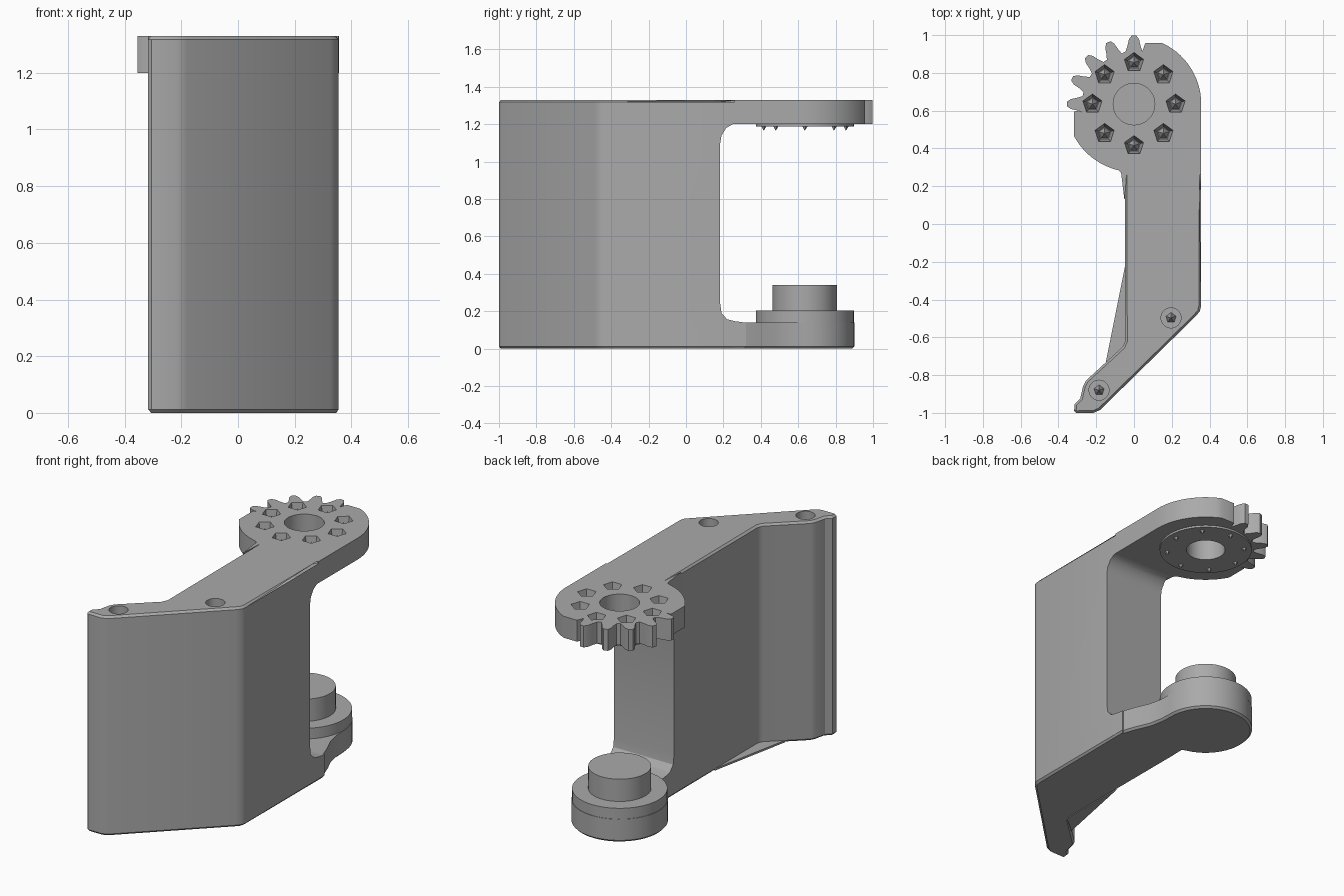
import bpy, bmesh, math
from mathutils import Vector

if "Cube" in bpy.data.objects:
    bpy.data.objects.remove(bpy.data.objects["Cube"])

CY, H = 0.635, 1.33          # hub centre along y, total height

grey = bpy.data.materials.new("grey plastic")
grey.diffuse_color = (0.4, 0.4, 0.4, 1)
grey.use_nodes = True
grey.node_tree.nodes["Principled BSDF"].inputs["Base Color"].default_value = grey.diffuse_color


def make(name, bm):
    bmesh.ops.recalc_face_normals(bm, faces=bm.faces)
    me = bpy.data.meshes.new(name)
    bm.to_mesh(me)
    bm.free()
    me.materials.append(grey)
    ob = bpy.data.objects.new(name, me)
    bpy.context.collection.objects.link(ob)
    return ob


def inset(pts, c):
    """Shrink a counter-clockwise outline by c."""
    out = []
    for i, p in enumerate(pts):
        p = Vector(p)
        a = (p - Vector(pts[i - 1])).normalized()
        b = (Vector(pts[(i + 1) % len(pts)]) - p).normalized()
        n = Vector((-a.y - b.y, a.x + b.x)).normalized()
        out.append(p + n * c)
    return out


def prism(name, pts, z0, z1, low=0, high=0):
    """Extrude an outline, with optional chamfers at the bottom and top rims."""
    rings = [(low, z0)] + ([(0, z0 + low)] if low else [])
    rings += ([(0, z1 - high)] if high else []) + [(high, z1)]
    bm = bmesh.new()
    loops = [[bm.verts.new((p[0], p[1], z)) for p in (inset(pts, c) if c else pts)]
             for c, z in rings]
    n = len(pts)
    for a, b in zip(loops, loops[1:]):
        for i in range(n):
            j = (i + 1) % n
            bm.faces.new((a[i], a[j], b[j], b[i]))
    bm.faces.new(loops[0][::-1])
    bm.faces.new(loops[-1])
    return make(name, bm)


def cone(name, x, y, z0, z1, r0, r1, seg=48):
    bm = bmesh.new()
    bmesh.ops.create_cone(bm, cap_ends=True, segments=seg, radius1=r0, radius2=r1, depth=z1 - z0)
    bmesh.ops.translate(bm, verts=bm.verts, vec=(x, y, (z0 + z1) / 2))
    return make(name, bm)


def boolean(target, other, op):
    m = target.modifiers.new("join", 'BOOLEAN')
    m.operation, m.object, m.solver = op, other, 'EXACT'
    bpy.context.view_layer.objects.active = target
    bpy.ops.object.modifier_apply(modifier=m.name)
    bpy.data.objects.remove(other)


def polar(r, deg):
    t = math.radians(deg)
    return (r * math.cos(t), CY + r * math.sin(t))


def arc(r, a, b, n):
    return [polar(r, a + (b - a) * i / n) for i in range(n + 1)]


# Bent handle body
body = prism("bracket", [
    (0.355, 0.32), (-0.047, 0.32), (-0.047, -0.62), (-0.06, -0.65), (-0.255, -0.83),
    (-0.27, -0.86), (-0.285, -0.925), (-0.315, -0.955), (-0.317, -0.99), (-0.305, -1.0),
    (-0.215, -1.0), (-0.18, -0.985), (0.325, -0.49), (0.348, -0.463), (0.355, -0.435)],
    0, H, 0.012, 0.012)

# Opening between the two arms, profile in y and z
profile = [(0.6, 0.14), (0.6, 1.2), (0.25, 1.2), (0.215, 1.18), (0.19, 1.14), (0.183, 1.1),
           (0.183, 0.24), (0.19, 0.19), (0.22, 0.157), (0.26, 0.147), (0.31, 0.14)]
bm = bmesh.new()
face = bm.faces.new([bm.verts.new((-0.6, y, z)) for y, z in profile])
ext = bmesh.ops.extrude_face_region(bm, geom=[face])["geom"]
bmesh.ops.translate(bm, verts=[v for v in ext if isinstance(v, bmesh.types.BMVert)], vec=(1.2, 0, 0))
boolean(body, make("opening_cutter", bm), 'DIFFERENCE')

# Upper arm with five gear teeth
outline = [(0.355, 0.26)] + arc(0.356, 0, 65, 14) + [(0.06, 0.958)]
for k in range(5):
    for da, r in ((-9, 0.275), (-6.5, 0.3), (-4.5, 0.335), (-2, 0.355),
                  (2, 0.355), (4.5, 0.335), (6.5, 0.3), (9, 0.275)):
        outline.append(polar(r + (0.008 if k == 0 else 0), 90 + 22.5 * k + da))
outline += [(-0.3, 0.6), (-0.317, 0.595)] + arc(0.36, 208, 257, 12)
outline += [(-0.068, 0.27), (-0.05, 0.12), (-0.04, 0.26)]
upper = prism("upper_arm", outline, 1.2, H)
boolean(body, upper, 'UNION')

# Lower arm narrowing into a round pad
lower = prism("lower_arm", [(-0.047, 0.25), (0.355, 0.25), (0.348, 0.32), (0.32, 0.4), (0.285, 0.48),
                            (0.268, 0.56)] + arc(0.265, 0, 260, 40), 0, 0.14, 0.012)
boolean(body, lower, 'UNION')

# Thin seating ring under the upper arm, then the bore through it
boolean(body, cone("ring", 0, CY, 1.188, 1.22, 0.262, 0.262, 64), 'UNION')
boolean(body, cone("bore", 0, CY, 1.1, 1.4, 0.11, 0.11), 'DIFFERENCE')

# Eight five-sided sockets around the bore
spots = [polar(0.22, 45 * k) for k in range(8)]
for x, y in spots:
    boolean(body, cone("socket", x, y, 1.235, 1.34, 0.035, 0.055, 5), 'DIFFERENCE')

# Screw holes in the top of the handle
screws = [(0.196, -0.497), (-0.185, -0.88)]
for x, y in screws:
    boolean(body, cone("screw_hole", x, y, 1.2, 1.4, 0.053, 0.053, 32), 'DIFFERENCE')

# Small points inside the sockets and below the ring
for x, y in spots:
    cone("socket_point", x, y, 1.23, 1.315, 0.033, 0.0, 5)
    cone("ring_point", x, y, 1.165, 1.19, 0.0, 0.016, 5)
for x, y in screws:
    cone("screw_point", x, y, 1.195, 1.29, 0.03, 0.0, 5)

# Thin web across the inner bend at the base
prism("base_web", [(-0.045, -0.21), (-0.15, -0.735), (-0.04, -0.64)], 0.0, 0.012)

# Stepped pivot on the lower arm
cone("pivot_collar", 0, CY, 0.135, 0.205, 0.262, 0.262, 64)
cone("pivot_post", 0, CY, 0.2, 0.34, 0.173, 0.173, 64)

for ob in bpy.context.scene.objects:
    ob.select_set(True)
bpy.context.view_layer.objects.active = body
bpy.ops.object.shade_smooth_by_angle(angle=math.radians(30))
